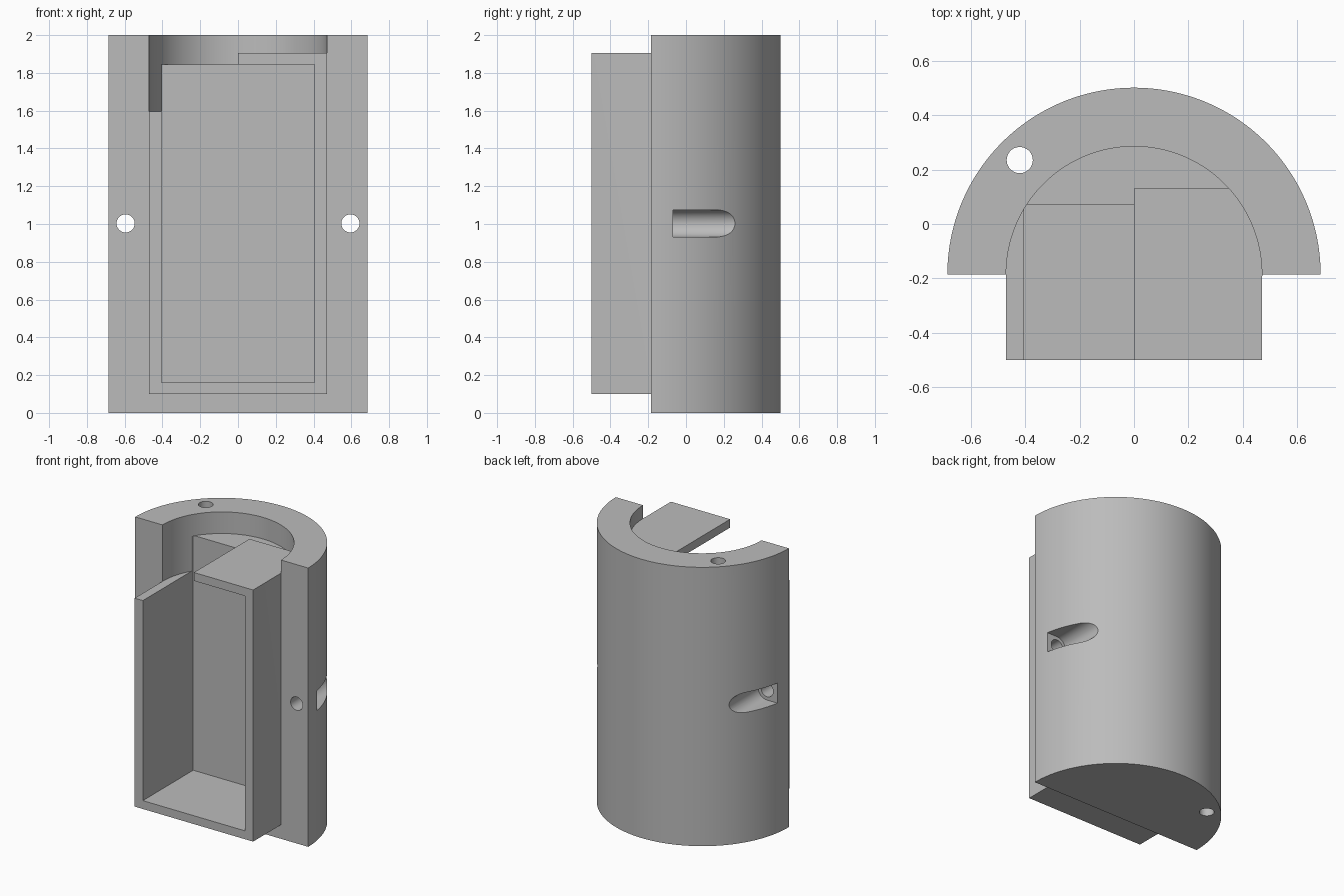
import bpy, bmesh
from math import sin, cos, radians

cube = bpy.data.objects.get("Cube")
if cube:
    bpy.data.objects.remove(cube, do_unlink=True)

grey = bpy.data.materials.new("light grey")
grey.use_nodes = True
colour = (0.5, 0.5, 0.5, 1)
grey.diffuse_color = colour
grey.node_tree.nodes["Principled BSDF"].inputs["Base Color"].default_value = colour

FRONT = -0.185            # flat front plane and axis of the half cylinder
OUTER, INNER = 0.686, 0.47
STEP = 1.5


def arc(radius, start, end, centre=(0, FRONT), step=STEP):
    count = round((end - start) / step)
    angles = [radians(start + step * i) for i in range(count + 1)]
    return [(centre[0] + radius * cos(a), centre[1] + radius * sin(a)) for a in angles]


def prism(name, points, low, high, axis="z"):
    """Extrude an outline along z (outline in x, y) or along y (outline in x, z)."""
    bm = bmesh.new()
    place = (lambda p, d: (p[0], p[1], d)) if axis == "z" else (lambda p, d: (p[0], d, p[1]))
    bottom = [bm.verts.new(place(p, low)) for p in points]
    top = [bm.verts.new(place(p, high)) for p in points]
    bm.faces.new(bottom)
    bm.faces.new(top)
    for i in range(len(points)):
        j = (i + 1) % len(points)
        bm.faces.new((bottom[i], bottom[j], top[j], top[i]))
    bmesh.ops.recalc_face_normals(bm, faces=bm.faces)
    mesh = bpy.data.meshes.new(name)
    bm.to_mesh(mesh)
    bm.free()
    mesh.materials.append(grey)
    obj = bpy.data.objects.new(name, mesh)
    bpy.context.collection.objects.link(obj)
    return obj


def rectangle(x0, x1, v0, v1):
    return [(x0, v0), (x1, v0), (x1, v1), (x0, v1)]


def circle(x, v, radius):
    return arc(radius, 0, 352.5, (x, v), 7.5)


def combine(operation, tool):
    bpy.context.view_layer.objects.active = body
    mod = body.modifiers.new(operation, "BOOLEAN")
    mod.operation, mod.solver, mod.object = operation, "EXACT", tool
    bpy.ops.object.modifier_apply(modifier=mod.name)
    bpy.data.objects.remove(tool, do_unlink=True)


# Half-round housing
body = prism("housing", arc(OUTER, 0, 180), 0, 2)

# Rounded recess in the top, deeper along the right wall
recess = arc(INNER, 0, 180) + [(-INNER, -0.6), (INNER, -0.6)]
combine("DIFFERENCE", prism("top_recess", recess, 1.845, 2.2))
side = arc(INNER, 147, 180)
BACK = side[0][1]
side += [(-INNER, -0.6), (0, -0.6), (0, BACK)]
combine("DIFFERENCE", prism("side_recess", side, 1.595, 2.1))

# Projecting box with a stepped top, and its half lid
box = [(-INNER, 0.1), (INNER, 0.1), (INNER, 1.905), (0, 1.905), (0, 1.595), (-INNER, 1.595)]
combine("UNION", prism("front_box", box, -0.5, -0.15, "y"))
lid = [(0, -0.3), (0.46, -0.3)] + arc(INNER + 0.002, 0, 42) + [(0, 0.13)]
combine("UNION", prism("half_lid", lid, 1.83, 1.905))

# Cavity
combine("DIFFERENCE", prism("cavity", rectangle(-0.405, 0.405, 0.16, 1.845), -0.7, BACK, "y"))

# Screw holes with slots open to the outside
for s in (-1, 1):
    combine("DIFFERENCE", prism("screw_hole", circle(s * 0.595, 1.003, 0.048), -0.4, 0.1, "y"))
    slot = [(s * x, z) for x, z in arc(0.072, 90, 270, (0.595, 1.003), 7.5)]
    slot += [(s * 0.9, 0.931), (s * 0.9, 1.075)]
    combine("DIFFERENCE", prism("screw_slot", slot, -0.07, 0.7, "y"))

# Cable hole from top to bottom
combine("DIFFERENCE", prism("cable_hole", circle(-0.42, 0.235, 0.048), -0.2, 2.2))

bpy.ops.object.select_all(action="DESELECT")
body.select_set(True)
bpy.context.view_layer.objects.active = body
bpy.ops.object.shade_smooth_by_angle(angle=radians(30))
